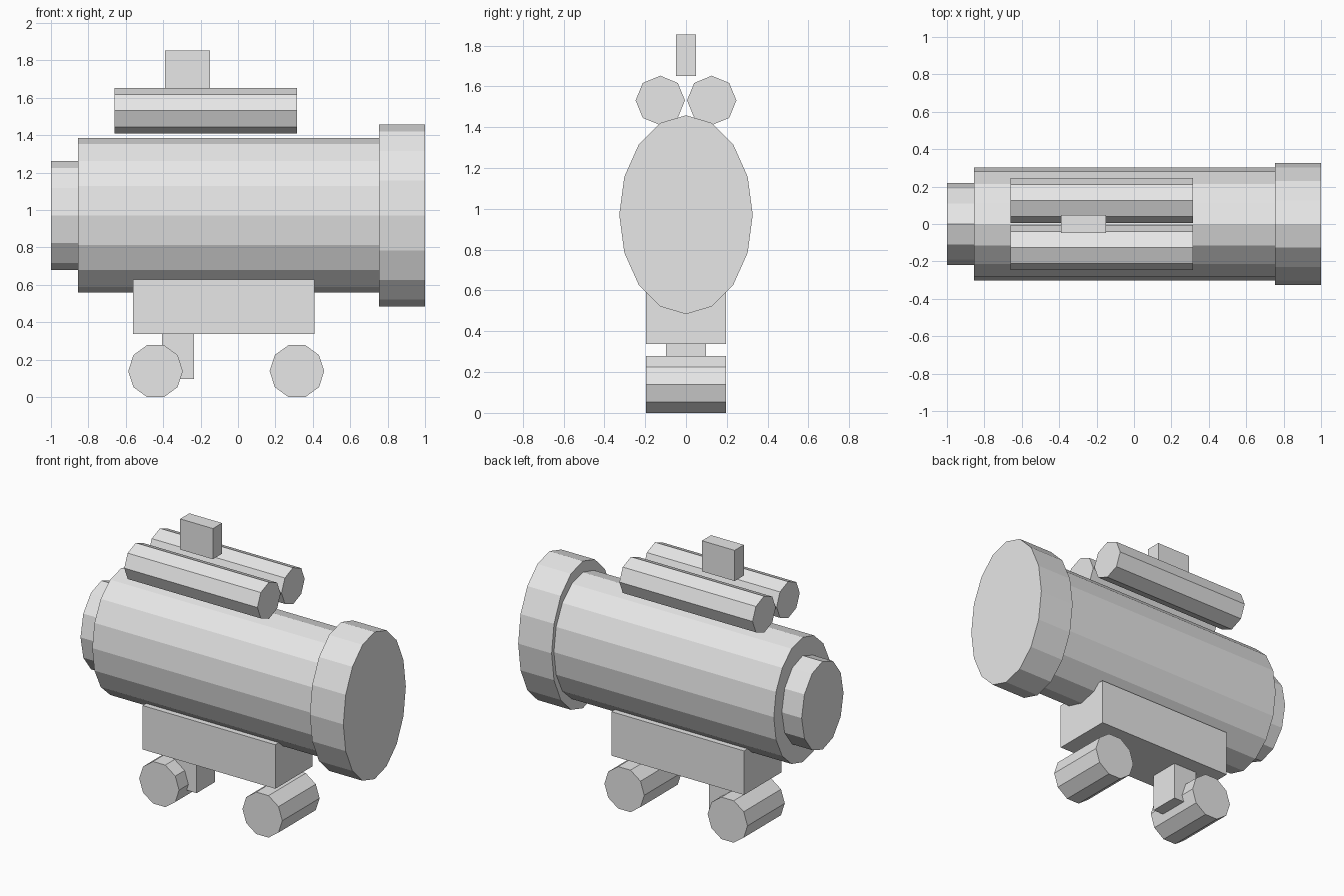
import bpy, bmesh, math

if "Cube" in bpy.data.objects:
    bpy.data.objects.remove(bpy.data.objects["Cube"])

grey = bpy.data.materials.new("light_grey")
grey.diffuse_color = (0.8, 0.8, 0.8, 1)
grey.use_nodes = True
grey.node_tree.nodes["Principled BSDF"].inputs["Base Color"].default_value = grey.diffuse_color


def finish(name, bm):
    bmesh.ops.recalc_face_normals(bm, faces=bm.faces[:])
    mesh = bpy.data.meshes.new(name)
    bm.to_mesh(mesh)
    bm.free()
    mesh.materials.append(grey)
    bpy.context.collection.objects.link(bpy.data.objects.new(name, mesh))


def prism(name, axis, start, end, centre, radii, sides):
    """Closed elliptical prism along x or y; the first corner lies sideways."""
    bm = bmesh.new()
    rings = []
    for along in (start, end):
        ring = []
        for i in range(sides):
            a = math.tau * i / sides
            side = centre[0] + radii[0] * math.cos(a)
            z = centre[1] + radii[1] * math.sin(a)
            ring.append(bm.verts.new((along, side, z) if axis == "x" else (side, along, z)))
        rings.append(ring)
        bm.faces.new(ring)
    for i in range(sides):
        j = (i + 1) % sides
        bm.faces.new((rings[0][i], rings[0][j], rings[1][j], rings[1][i]))
    finish(name, bm)


def box(name, x, y, z):
    bm = bmesh.new()
    bmesh.ops.create_cube(bm, size=1)
    for v in bm.verts:
        v.co = [r[0] if c < 0 else r[1] for c, r in zip(v.co, (x, y, z))]
    finish(name, bm)


# Main barrel with a wide front cap and a narrow rear cap
prism("barrel", "x", -0.855, 0.755, (0, 0.971), (0.303, 0.413), 16)
prism("wide_cap", "x", 0.755, 1.0, (0, 0.971), (0.327, 0.487), 16)
prism("narrow_cap", "x", -1.0, -0.855, (0, 0.971), (0.219, 0.292), 12)

# Twin tubes on top with the upright block above them
for label, side in (("front", -1), ("back", 1)):
    prism(label + "_top_tube", "x", -0.66, 0.315, (side * 0.126, 1.531), (0.121, 0.121), 8)
box("top_block", (-0.39, -0.15), (-0.048, 0.048), (1.65, 1.853))

# Base with its peg and two rollers
box("base", (-0.562, 0.41), (-0.195, 0.195), (0.337, 0.628))
box("peg", (-0.405, -0.235), (-0.097, 0.097), (0.098, 0.337))
for label, x in (("left", -0.441), ("right", 0.315)):
    prism(label + "_roller", "y", -0.195, 0.195, (x, 0.139), (0.146, 0.146), 10)
